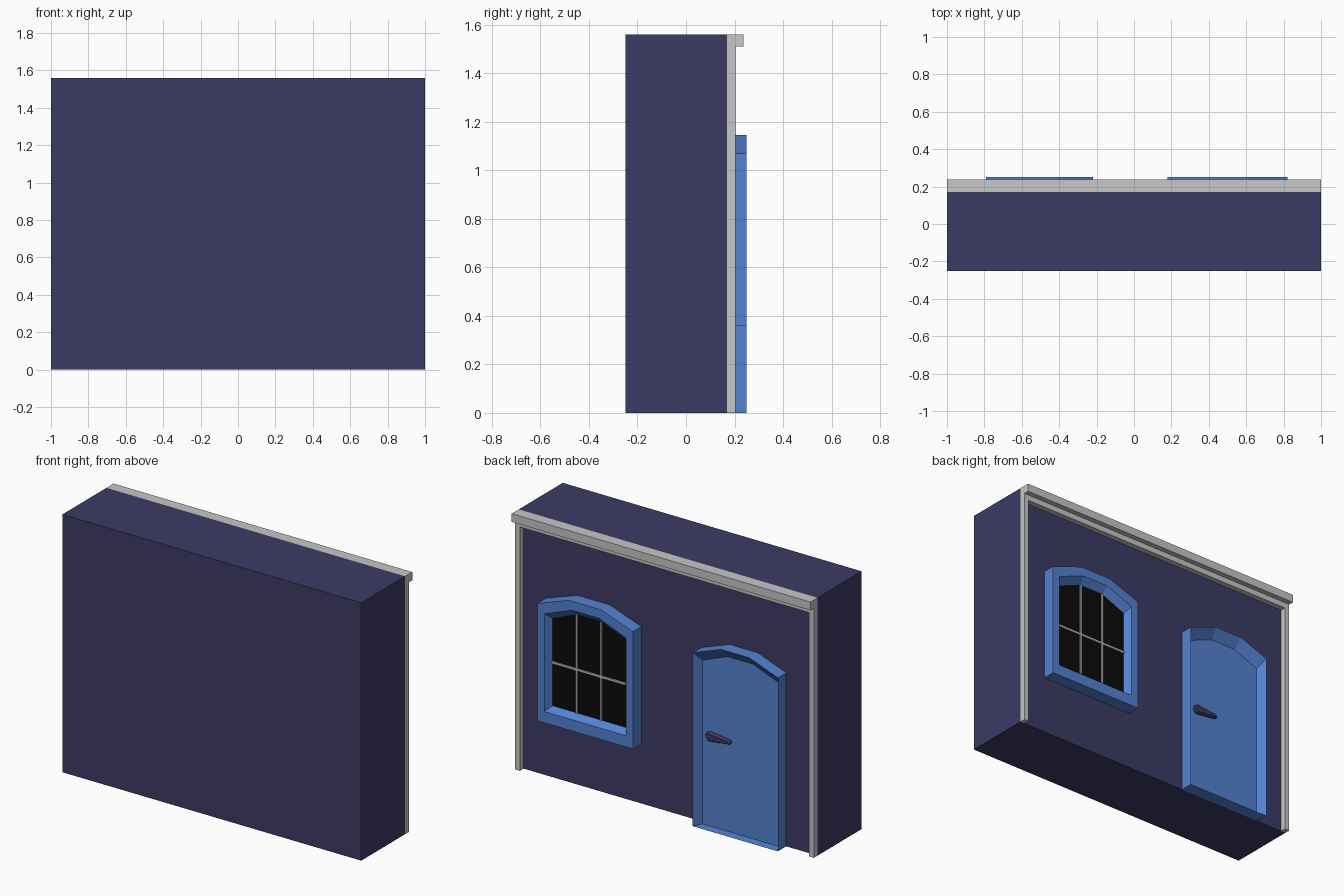
import bpy, bmesh, math

if "Cube" in bpy.data.objects:
    bpy.data.objects.remove(bpy.data.objects["Cube"])


def mat(name, rgb):
    m = bpy.data.materials.new(name)
    m.diffuse_color = (*rgb, 1)
    m.use_nodes = True
    m.node_tree.nodes["Principled BSDF"].inputs["Base Color"].default_value = m.diffuse_color
    return m


WALL = mat("dark purple", (0.046, 0.043, 0.128))
BLUE = mat("blue", (0.088, 0.224, 0.64))
TRIM = mat("light grey", (0.57, 0.57, 0.57))
GLASS = mat("black glass", (0.003, 0.003, 0.0035))


def finish(bm, name, mats):
    bmesh.ops.recalc_face_normals(bm, faces=bm.faces)
    me = bpy.data.meshes.new(name)
    bm.to_mesh(me)
    bm.free()
    for m in mats:
        me.materials.append(m)
    ob = bpy.data.objects.new(name, me)
    bpy.context.collection.objects.link(ob)
    return ob


def box(name, x, y, z, m):
    bm = bmesh.new()
    bmesh.ops.create_cube(bm, size=1)
    for v in bm.verts:
        for i, (a, b) in enumerate((x, y, z)):
            v.co[i] = a if v.co[i] < 0 else b
    return finish(bm, name, [m])


def arch(x0, x1, z0, z_corner, z_top):
    """Rectangle with a three-segment arched top."""
    t = (x1 - x0) / 3
    return [(x0, z0), (x1, z0), (x1, z_corner), (x1 - t, z_top), (x0 + t, z_top), (x0, z_corner)]


def loft(name, loops, mats):
    """Bridge xz outlines given as (outline, y); last loop is capped with the last material."""
    bm = bmesh.new()
    rings = [[bm.verts.new((x, y, z)) for x, z in pts] for pts, y in loops]
    n = len(rings[0])
    for a, b in zip(rings, rings[1:]):
        for i in range(n):
            j = (i + 1) % n
            bm.faces.new((a[i], a[j], b[j], b[i]))
    bm.faces.new(rings[0])
    cap = bm.faces.new(rings[-1])
    cap.material_index = len(mats) - 1
    return finish(bm, name, mats)


BACK = 0.17   # y of the facade surface

# wall block
box("wall", (-1, 1), (-0.25, BACK), (0, 1.56), WALL)

# grey surround: two posts, beam and cornice
for side, (a, b) in (("left", (-1, -0.968)), ("right", (0.968, 1))):
    box("post_" + side, (a, b), (BACK, 0.205), (0, 1.475), TRIM)
box("beam", (-1, 1), (BACK, 0.205), (1.475, 1.51), TRIM)
box("cornice", (-1, 1), (BACK, 0.238), (1.51, 1.56), TRIM)

# arched door with a sloped recess
outer = arch(-0.79, -0.22, 0, 1.05, 1.12)
loft("door", [(outer, BACK), (outer, 0.25),
              (arch(-0.758, -0.252, 0.003, 0.995, 1.06), 0.20)], [BLUE])

# arched window frame with glass
outer = arch(0.18, 0.82, 0.36, 1.07, 1.145)
loft("window", [(outer, BACK), (outer, 0.25),
                (arch(0.228, 0.772, 0.428, 1.02, 1.09), 0.25),
                (arch(0.254, 0.746, 0.455, 0.983, 1.05), 0.21)], [BLUE, GLASS])

# window bars
for i, x in enumerate((0.418, 0.582)):
    box(f"window_bar_{i}", (x - 0.006, x + 0.006), (0.209, 0.218), (0.455, 1.05), TRIM)
box("window_cross_bar", (0.254, 0.746), (0.209, 0.218), (0.713, 0.726), TRIM)

# teardrop door handle, wide at the pivot and tapering along the lever
pts = []
for cx, r, start in ((-0.307, 0.028, -85), (-0.435, 0.012, 95)):
    for k in range(7):
        a = math.radians(start + k * 170 / 6)
        pts.append((cx + r * math.cos(a), 0.55 + r * math.sin(a)))
small = [(-0.345 + (x + 0.345) * 0.9, 0.55 + (z - 0.55) * 0.7) for x, z in pts]
loft("door_handle", [(pts, 0.199), (pts, 0.213), (small, 0.222)], [WALL])
